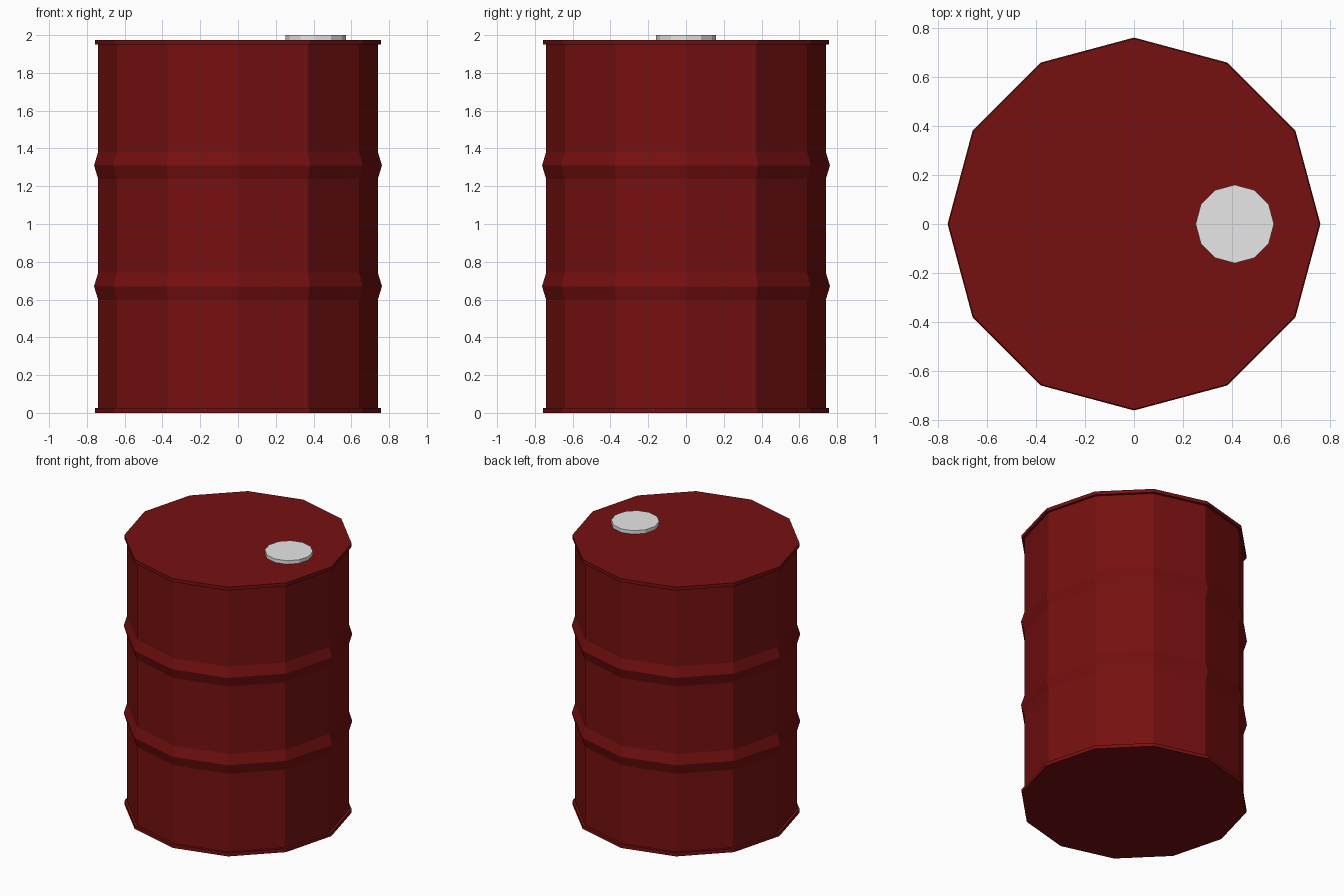
import bpy
import bmesh
from math import cos, sin, tau

cube = bpy.data.objects.get("Cube")
if cube:
    bpy.data.objects.remove(cube, do_unlink=True)

SIDES = 12


def make_material(name, rgb):
    mat = bpy.data.materials.new(name)
    mat.use_nodes = True
    color = (*rgb, 1.0)
    mat.diffuse_color = color
    bsdf = mat.node_tree.nodes["Principled BSDF"]
    bsdf.inputs["Base Color"].default_value = color
    return mat


def lathe(name, profile, mat, center_x=0.0):
    """Closed, flat-shaded solid from (radius, height) pairs, bottom to top."""
    bm = bmesh.new()
    rings = [[bm.verts.new((r * cos(tau * i / SIDES), r * sin(tau * i / SIDES), z))
              for i in range(SIDES)] for r, z in profile]
    for low, high in zip(rings, rings[1:]):
        for i in range(SIDES):
            j = (i + 1) % SIDES
            bm.faces.new((low[i], low[j], high[j], high[i]))
    bm.faces.new(rings[0][::-1])
    bm.faces.new(rings[-1])
    mesh = bpy.data.meshes.new(name)
    bm.to_mesh(mesh)
    bm.free()
    mesh.materials.append(mat)
    obj = bpy.data.objects.new(name, mesh)
    obj.location.x = center_x
    bpy.context.collection.objects.link(obj)
    return obj


red = make_material("dark red paint", (0.18, 0.005, 0.005))
grey = make_material("light grey metal", (0.8, 0.8, 0.8))

BODY, RIM, TOP, LIP = 0.74, 0.758, 1.974, 0.025

# Drum: lipped ends and two pointed reinforcing ridges
profile = [(RIM, 0), (RIM, LIP), (BODY, LIP)]
for z in (0.67, 1.31):
    profile += [(BODY, z - 0.073), (0.762, z), (BODY, z + 0.073)]
profile += [(BODY, TOP - LIP), (RIM, TOP - LIP), (RIM, TOP)]
lathe("drum_body", profile, red)

# Filler cap on the lid
lathe("filler_cap", [(0.16, TOP - 0.005), (0.16, 2.0)], grey, center_x=0.412)
